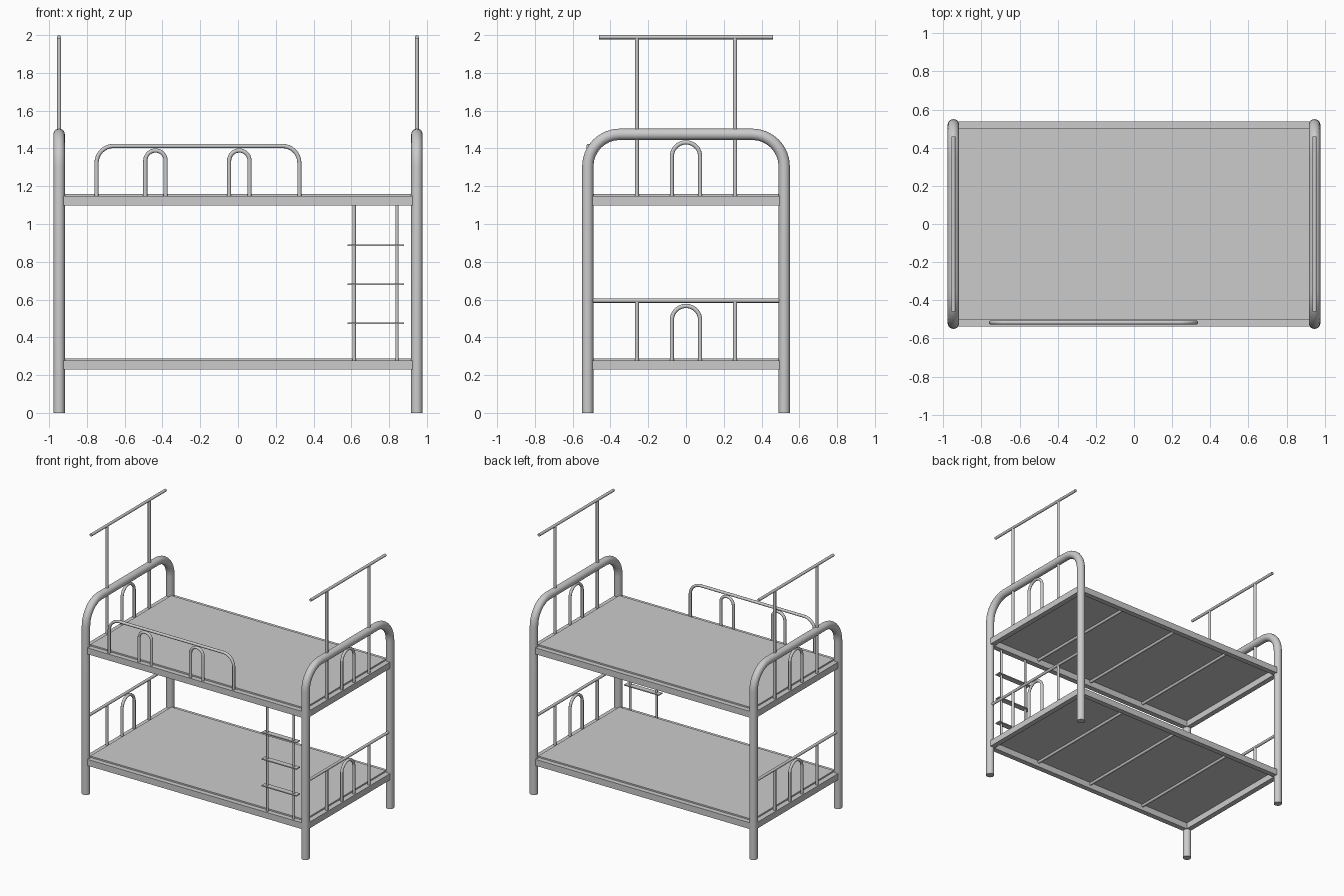
import bpy
from math import pi, sin, cos

if "Cube" in bpy.data.objects:
    bpy.data.objects.remove(bpy.data.objects["Cube"])

X_END, Y_POST = 0.947, 0.52
THIN = 0.011


def smooth(ob):
    bpy.ops.object.select_all(action='DESELECT')
    ob.select_set(True)
    bpy.context.view_layer.objects.active = ob
    if ob.type == 'CURVE':
        bpy.ops.object.convert(target='MESH')
    bpy.ops.object.shade_smooth_by_angle(angle=0.7)


def tube(name, pts, r, res=4):
    """Round capped tube swept along a path of points."""
    cu = bpy.data.curves.new(name, 'CURVE')
    cu.dimensions = '3D'
    cu.bevel_depth = r
    cu.bevel_resolution = res
    cu.use_fill_caps = True
    sp = cu.splines.new('POLY')
    sp.points.add(len(pts) - 1)
    for p, co in zip(sp.points, pts):
        p.co = (*co, 1)
    ob = bpy.data.objects.new(name, cu)
    bpy.context.collection.objects.link(ob)
    smooth(ob)


def hoop(half, z0, z1, bend, n=8):
    """Upside-down U profile as (u, z): legs at +-half, crown at z1."""
    right = [(half - bend + bend * cos(a), z1 - bend + bend * sin(a))
             for a in (pi / 2 * i / n for i in range(n + 1))]
    left = [(-u, z) for u, z in reversed(right)]
    if bend == half:
        left = left[1:]
    return [(half, z0)] + right + left + [(-half, z0)]


def box(name, x, y, z):
    """Box from min/max pairs."""
    bpy.ops.mesh.primitive_cube_add(
        size=1, location=[(a + b) / 2 for a, b in (x, y, z)])
    ob = bpy.context.object
    ob.name = name
    ob.scale = [b - a for a, b in (x, y, z)]
    bpy.ops.object.transform_apply(location=False, rotation=False, scale=True)


# Two bunks: rail frame, sheet deck and cross slats
for level, z in (("lower", 0.229), ("upper", 1.098)):
    top = z + 0.049
    for s, side in ((-1, "front"), (1, "back")):
        box(f"{level}_{side}_rail", (-0.925, 0.925),
            sorted((s * 0.497, s * 0.538)), (z, top))
    for s, side in ((-1, "left"), (1, "right")):
        box(f"{level}_{side}_end_rail", sorted((s * 0.925, s * 0.966)),
            (-0.495, 0.495), (z, top))
    box(f"{level}_deck", (-0.925, 0.925), (-0.5, 0.5), (top, top + 0.011))
    for x in (-0.5, 0, 0.5):
        tube(f"{level}_slat", [(x, -0.5, top - THIN), (x, 0.5, top - THIN)], THIN)

# End frames: post hoop, end arches, lower head bar and hanger rack
for s, side in ((-1, "left"), (1, "right")):
    x = s * X_END

    def at(profile):
        return [(x, u, z) for u, z in profile]

    tube(f"{side}_post_hoop", at(hoop(Y_POST, 0, 1.475, 0.17)), 0.03, 8)
    tube(f"{side}_upper_arch", at(hoop(0.075, 1.14, 1.432, 0.075)), THIN)
    tube(f"{side}_lower_arch", at(hoop(0.075, 0.27, 0.566, 0.075)), THIN)
    tube(f"{side}_lower_bar", at([(-0.5, 0.594), (0.5, 0.594)]), THIN)
    tube(f"{side}_rack_bar", at([(-0.46, 1.989), (0.46, 1.989)]), THIN)
    for y in (-0.26, 0.26):
        tube(f"{side}_rack_upright", at([(y, 1.14), (y, 1.989)]), THIN)
        tube(f"{side}_lower_upright", at([(y, 0.27), (y, 0.594)]), THIN)

# Guard rail on the front of the upper bunk
for name, cx, half, top, bend in (
        ("guard_rail", -0.212, 0.537, 1.413, 0.09),
        ("guard_arch", -0.437, 0.054, 1.389, 0.054),
        ("guard_arch", 0.007, 0.054, 1.389, 0.054)):
    tube(name, [(cx + u, -0.516, z) for u, z in hoop(half, 1.14, top, bend)], THIN)

# Ladder with flat treads
for x in (0.615, 0.842):
    tube("ladder_upright", [(x, -0.516, 0.27), (x, -0.516, 1.11)], 0.009)
for z in (0.474, 0.682, 0.888):
    box("ladder_tread", (0.58, 0.88), (-0.538, -0.494), (z - 0.004, z + 0.004))
